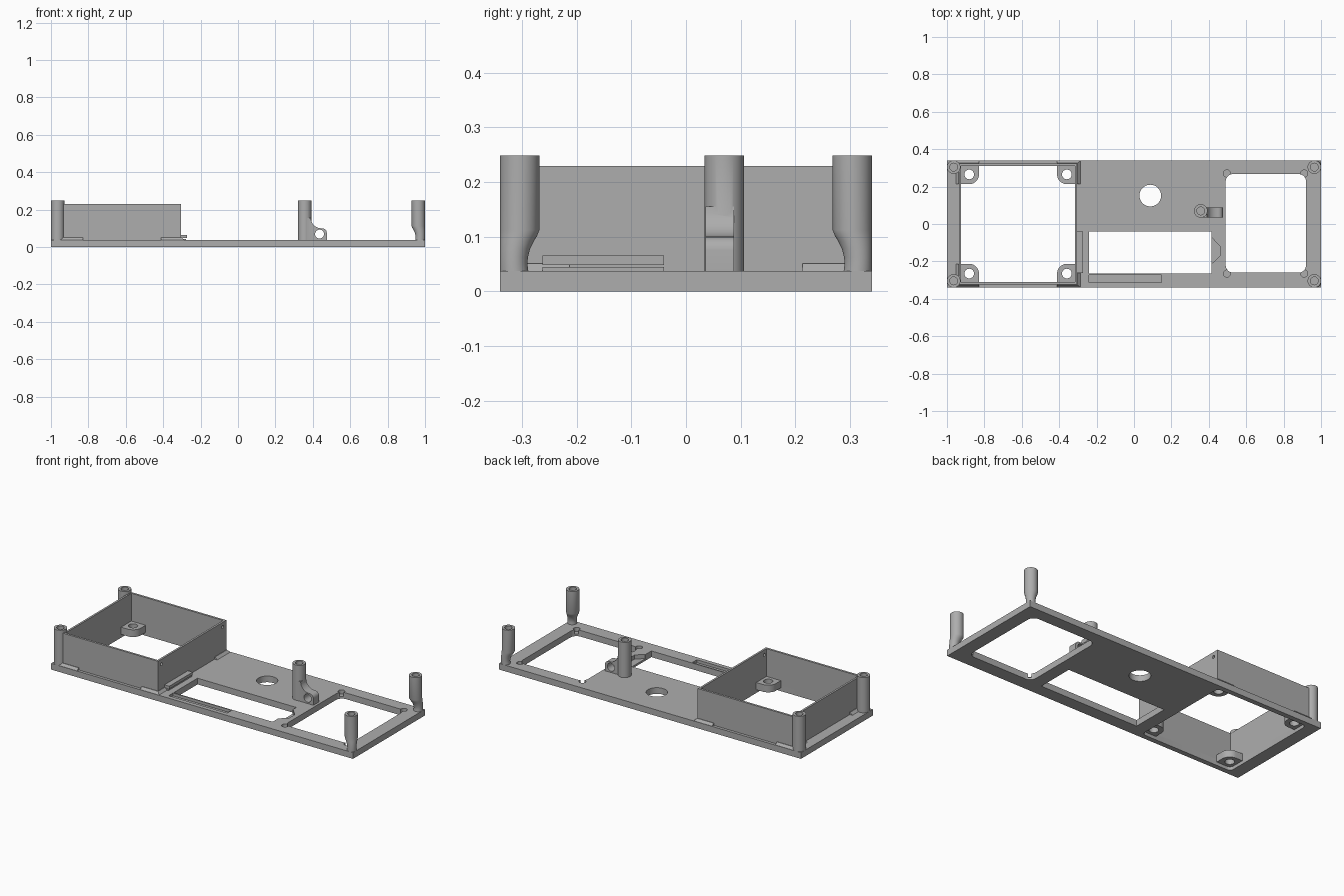
import bpy, bmesh, math

if "Cube" in bpy.data.objects:
    bpy.data.objects.remove(bpy.data.objects["Cube"])

grey = bpy.data.materials.new("grey plastic")
grey.diffuse_color = (0.42, 0.42, 0.42, 1)
grey.use_nodes = True
grey.node_tree.nodes["Principled BSDF"].inputs["Base Color"].default_value = grey.diffuse_color


def loft(name, rings):
    """Closed solid through rings that share a point count."""
    bm = bmesh.new()
    loops = [[bm.verts.new(p) for p in ring] for ring in rings]
    n = len(loops[0])
    bm.faces.new(loops[0])
    bm.faces.new(loops[-1])
    for a, b in zip(loops, loops[1:]):
        for i in range(n):
            j = (i + 1) % n
            bm.faces.new((a[i], a[j], b[j], b[i]))
    bmesh.ops.recalc_face_normals(bm, faces=bm.faces)
    me = bpy.data.meshes.new(name)
    bm.to_mesh(me)
    bm.free()
    ob = bpy.data.objects.new(name, me)
    bpy.context.collection.objects.link(ob)
    me.materials.append(grey)
    return ob


def prism(name, pts, z0, z1):
    return loft(name, [[(x, y, z) for x, y in pts] for z in (z0, z1)])


def rect(x0, x1, y0, y1, r=0.0, seg=8):
    if r == 0:
        return [(x0, y0), (x1, y0), (x1, y1), (x0, y1)]
    pts = []
    for k, (cx, cy) in enumerate([(x1 - r, y1 - r), (x0 + r, y1 - r), (x0 + r, y0 + r), (x1 - r, y0 + r)]):
        for i in range(seg + 1):
            a = math.pi / 2 * (k + i / seg)
            pts.append((cx + r * math.cos(a), cy + r * math.sin(a)))
    return pts


def circle(cx, cy, r, n=40):
    return [(cx + r * math.cos(2 * math.pi * i / n), cy + r * math.sin(2 * math.pi * i / n)) for i in range(n)]


def cut(target, *cutters, op='DIFFERENCE'):
    bpy.context.view_layer.objects.active = target
    for c in cutters:
        m = target.modifiers.new("cut", 'BOOLEAN')
        m.operation, m.solver, m.object = op, 'EXACT', c
        bpy.ops.object.modifier_apply(modifier=m.name)
        bpy.data.objects.remove(c)


def smooth(ob):
    bpy.ops.object.select_all(action='DESELECT')
    ob.select_set(True)
    bpy.context.view_layer.objects.active = ob
    bpy.ops.object.shade_smooth_by_angle(angle=math.radians(30))


T, TOP = 0.037, 0.248
BX0, BX1, BY = -0.936, -0.304, 0.323      # outside of the box
IX0, IX1, IY = -0.924, -0.316, 0.310      # inside of the box

# Base plate with openings and shallow pockets
plate = prism("base_plate", rect(-1, 1, -0.34, 0.34), 0, T)
cut(plate,
    prism("c", rect(IX0, IX1, -IY, IY, 0.025), -1, 1),
    prism("c", rect(0.49, 0.92, -0.26, 0.267, 0.04), -1, 1),
    prism("c", rect(-0.24, 0.415, -0.265, -0.04), -1, 1),
    prism("c", circle(0.087, 0.152, 0.058), -1, 1),
    prism("c", rect(-0.24, 0.148, -0.314, -0.272), 0.02, 1),
    prism("c", [(0.40, -0.21), (0.418, -0.21), (0.46, -0.17),
                (0.46, -0.12), (0.418, -0.075), (0.40, -0.075)], 0.012, 1))
for x in (0.497, 0.91):
    for y in (-0.265, 0.27):
        cut(plate, prism("c", circle(x, y, 0.019, 24), 0.012, 1))
smooth(plate)

# Open square box with two small holes in its right wall
box = prism("box_wall", rect(BX0, BX1, -BY, BY), T - 0.002, 0.229)
cut(box, prism("c", rect(IX0, IX1, -IY, IY), -1, 1))
for y in (-0.29, 0.29):
    cut(box, loft("c", [[(x, y + u, 0.2 + v) for u, v in circle(0, 0, 0.009, 16)] for x in (-0.36, -0.25)]))
smooth(box)

# Screw tabs inside the box corners and sloped feet outside them
for sx, wall, edge in ((-1, IX0, -0.955), (1, IX1, -0.285)):
    for sy in (-1, 1):
        hx, hy = wall - sx * 0.043, sy * 0.265
        inx, iny = hx - sx * 0.052, hy - sy * 0.052
        arc = [(hx - sx * 0.052 * math.cos(a), hy - sy * 0.052 * math.sin(a))
               for a in [math.pi / 2 * i / 12 for i in range(13)]]
        ox, oy = wall + sx * 0.005, sy * (IY + 0.005)
        tab = prism("screw_tab", [(ox, iny + sy * 0.052), (ox, oy), (hx, oy)][::1] and
                    arc + [(hx, iny), (ox, iny), (ox, oy), (inx, oy)], 0.02, 0.063)
        cut(tab, prism("c", circle(hx, hy, 0.026, 24), -1, 1))
        smooth(tab)
        bw = BX0 if sx < 0 else BX1
        foot = loft("corner_foot", [
            [(inx, iny, T - 0.002), (edge, iny, T - 0.002), (edge, sy * 0.34, T - 0.002), (inx, sy * 0.34, T - 0.002)],
            [(inx, iny, 0.051), (bw + sx * 0.003, iny, 0.051),
             (bw + sx * 0.003, sy * (BY + 0.003), 0.051), (inx, sy * (BY + 0.003), 0.051)]])
        cut(foot, prism("c", rect(IX0, IX1, -IY, IY), -1, 1))

# Clip ledge beside the box, with a thin slot under it
prism("clip_ledge", rect(BX1 - 0.005, -0.272, -0.262, -0.04), 0.048, 0.065)
prism("clip_base", rect(BX1 - 0.005, -0.278, -0.262, -0.04), T - 0.002, 0.044)

# Corner posts; the right pair narrows towards the base
for sx in (-1, 1):
    for sy in (-1, 1):
        prof = [(T - 0.002, 0.036), (TOP, 0.036)]
        if sx > 0:
            prof = [(T - 0.002, 0.026), (0.05, 0.025), (0.062, 0.0255), (0.078, 0.0275),
                    (0.092, 0.031), (0.102, 0.034), (0.112, 0.036), (TOP, 0.036)]
        post = loft("corner_post", [[(x, y, z) for x, y in circle(sx * (1 - r), sy * (0.34 - r), r)]
                                    for z, r in prof])
        cut(post, prism("c", circle(sx * 0.964, sy * 0.304, 0.021, 24), 0.13, 1))
        smooth(post)

# Middle post with a filleted side lug and cross hole
mx, my = 0.357, 0.07
mid = prism("middle_post", circle(mx, my, 0.036), T - 0.002, TOP)
fillet = [(0.445 - 0.055 * math.cos(a), 0.155 - 0.055 * math.sin(a))
          for a in [math.pi / 2 * i / 8 for i in range(9)]]
nose = [(0.45 + 0.025 * math.sin(a), 0.075 + 0.025 * math.cos(a))
        for a in [math.pi / 2 * i / 6 for i in range(7)]]
side = [(mx, T - 0.002), (mx, 0.155)] + fillet + nose + [(0.475, T - 0.002)]
lug = loft("lug", [[(x, y, z) for x, z in side] for y in (0.036, 0.088)])
cut(mid, lug, op='UNION')
cut(mid,
    loft("c", [[(x, y, z) for x, z in circle(0.436, 0.069, 0.024, 28)] for y in (-0.1, 0.2)]),
    prism("c", circle(mx, my, 0.021, 24), 0.13, 1))
smooth(mid)
